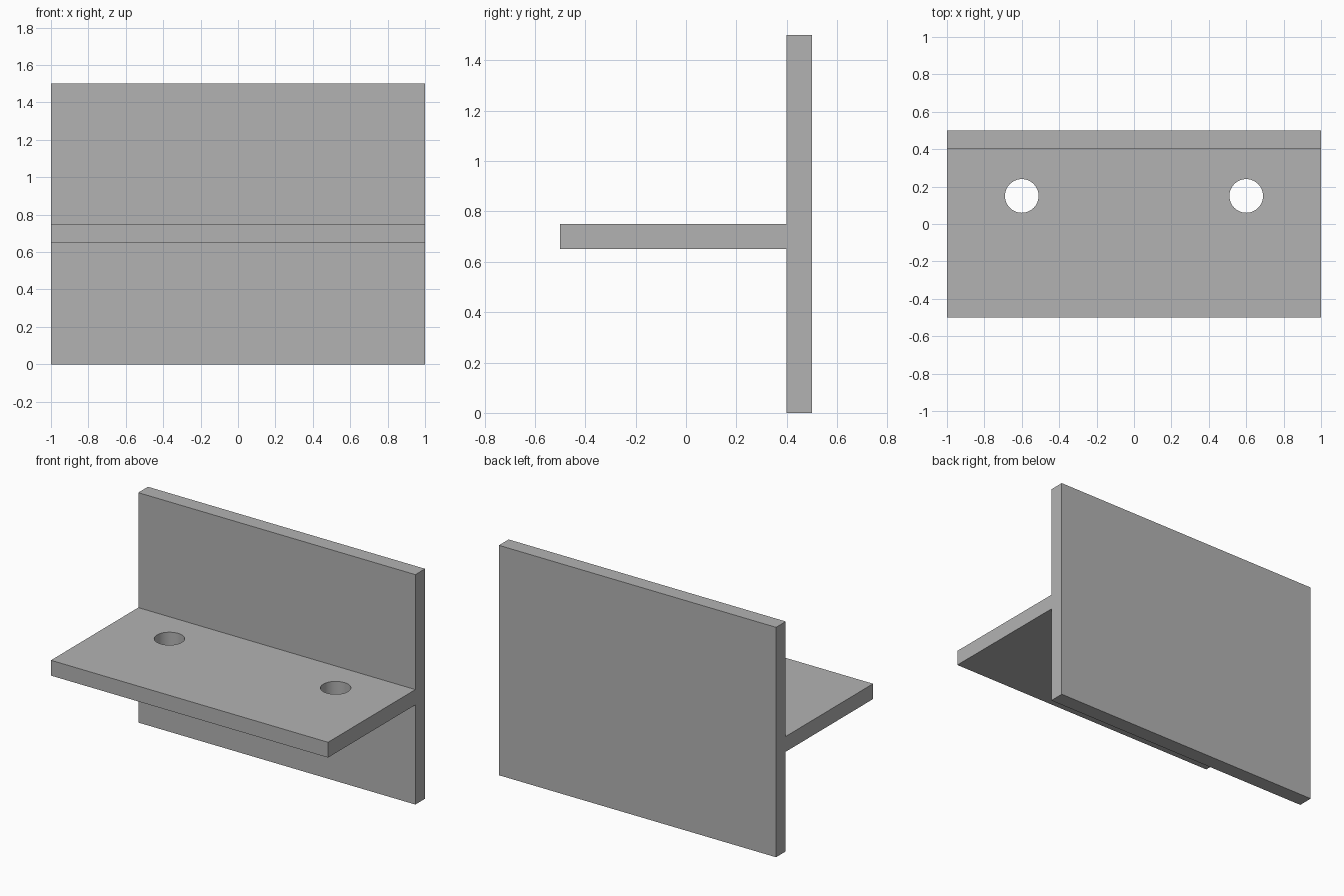
import bpy
import bmesh
from math import radians

default = bpy.data.objects.get("Cube")
if default:
    bpy.data.objects.remove(default, do_unlink=True)

# Material
grey = bpy.data.materials.new("plain_grey")
grey.use_nodes = True
colour = (0.45, 0.45, 0.45, 1)
grey.diffuse_color = colour
grey.node_tree.nodes["Principled BSDF"].inputs["Base Color"].default_value = colour

WIDTH, HEIGHT = 2.0, 1.5
FRONT, WALL, BACK = -0.5, 0.4, 0.5
SHELF_LOW, SHELF_TOP = 0.65, 0.75

# Bracket: T-shaped side profile extruded across the width
profile = [(BACK, 0), (BACK, HEIGHT), (WALL, HEIGHT), (WALL, SHELF_TOP),
           (FRONT, SHELF_TOP), (FRONT, SHELF_LOW), (WALL, SHELF_LOW), (WALL, 0)]
bm = bmesh.new()
side = bm.faces.new([bm.verts.new((-WIDTH / 2, y, z)) for y, z in profile])
extruded = bmesh.ops.extrude_face_region(bm, geom=[side])["geom"]
bmesh.ops.translate(bm, vec=(WIDTH, 0, 0),
                    verts=[v for v in extruded if isinstance(v, bmesh.types.BMVert)])
bmesh.ops.recalc_face_normals(bm, faces=bm.faces)
mesh = bpy.data.meshes.new("bracket")
bm.to_mesh(mesh)
bm.free()
mesh.materials.append(grey)
bracket = bpy.data.objects.new("bracket", mesh)
bpy.context.collection.objects.link(bracket)

# Two round screw holes through the shelf
for x in (-0.6, 0.6):
    bpy.ops.mesh.primitive_cylinder_add(vertices=48, radius=0.09, depth=0.3,
                                        location=(x, 0.15, (SHELF_LOW + SHELF_TOP) / 2))
    cutter = bpy.context.object
    cutter.name = "hole_cutter"
    cutter.hide_render = True
    cutter.data.materials.append(grey)
    bpy.context.view_layer.objects.active = bracket
    cut = bracket.modifiers.new("screw_hole", "BOOLEAN")
    cut.operation = "DIFFERENCE"
    cut.solver = "EXACT"
    cut.object = cutter
    bpy.ops.object.modifier_apply(modifier=cut.name)
    bpy.data.objects.remove(cutter, do_unlink=True)

# Smooth hole walls, sharp plate edges
bpy.ops.object.select_all(action="DESELECT")
bracket.select_set(True)
bpy.context.view_layer.objects.active = bracket
bpy.ops.object.shade_smooth_by_angle(angle=radians(30))
